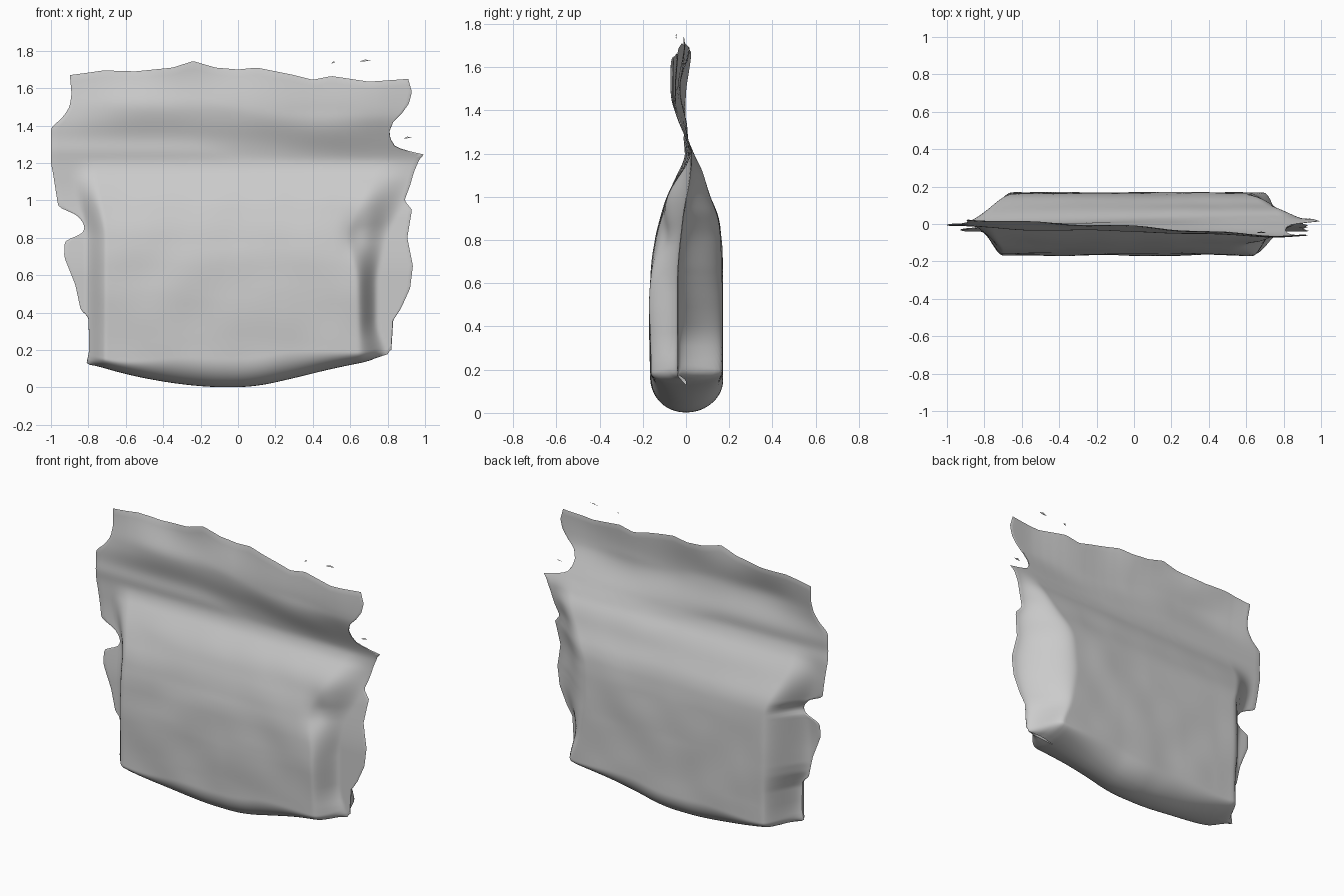
import bpy, bmesh, math
from mathutils import noise, Vector

cube = bpy.data.objects.get("Cube")
if cube:
    bpy.data.objects.remove(cube)

foil = bpy.data.materials.new("soft_grey_foil")
foil.use_nodes = True
grey = (0.6, 0.6, 0.6, 1)
foil.diffuse_color = grey
foil.node_tree.nodes["Principled BSDF"].inputs["Base Color"].default_value = grey


def interp(points, t):
    """Piecewise linear lookup."""
    if t <= points[0][0]:
        return points[0][1]
    for (a, p), (b, q) in zip(points, points[1:]):
        if t <= b:
            return p + (q - p) * (t - a) / (b - a)
    return points[-1][1]


def soft(points, t, r=0.04):
    """Averaged lookup that rounds the corners."""
    return sum(interp(points, t + r * k / 2) for k in range(-2, 3)) / 5


def smooth(a, b, t):
    t = max(0, min(1, (t - a) / (b - a)))
    return t * t * (3 - 2 * t)


# Torn outline: side edges as x over z, top and bottom as z over x
RIGHT = [(.13, -.81), (.2, -.795), (.38, -.8), (.41, -.84), (.55, -.87), (.7, -.93), (.79, -.925),
         (.81, -.85), (.84, -.82), (.88, -.825), (.93, -.87), (.96, -.96), (1.15, -.99), (1.2, -1),
         (1.39, -1), (1.44, -.94), (1.5, -.9), (1.57, -.89), (1.68, -.9)]
LEFT = [(.2, .82), (.36, .83), (.42, .87), (.53, .92), (.65, .935), (.8, .905), (.95, .93), (1.0, .89),
        (1.08, .92), (1.15, .94), (1.22, .97), (1.25, .998), (1.265, .9), (1.29, .84), (1.33, .815),
        (1.37, .81), (1.42, .83), (1.47, .88), (1.52, .915), (1.58, .93), (1.65, .91)]
TOP = [(-.9, 1.67), (-.72, 1.695), (-.55, 1.69), (-.35, 1.71), (-.24, 1.745), (-.12, 1.71), (0, 1.7),
       (.1, 1.71), (.3, 1.67), (.4, 1.645), (.5, 1.665), (.7, 1.635), (.92, 1.65)]
BOTTOM = [(-.81, .13), (-.6, .07), (-.4, .03), (-.2, .005), (-.05, 0), (.1, .005), (.3, .05),
          (.5, .1), (.75, .15), (.82, .2)]
# Bulge of each panel over height
FRONT = [(.2, .16), (.5, .165), (.7, .155), (.85, .13), (1.0, .085), (1.1, .042), (1.18, 0)]
BACK = [(.2, .165), (.6, .165), (.8, .16), (.9, .15), (1.0, .11), (1.1, .065), (1.18, .018), (1.22, 0)]
# Depth of the flap over x, at half height and at the torn edge
FLAP_MID = [(-.95, -.005), (-.5, -.035), (0, -.04), (.3, -.04), (.6, -.07), (.9, -.068)]
FLAP_EDGE = [(-.9, .035), (-.7, .01), (-.24, -.01), (0, 0), (.3, -.03), (.6, -.058), (.9, -.06)]
# Inner and outer ends of the left bevels over height
FRONT_IN = [(.2, .64), (.6, .63), (.82, .57), (1.0, .66), (1.15, .74)]
FRONT_OUT = [(.2, .8), (.32, .75), (.6, .75), (.82, .8), (1.0, .9), (1.15, .95)]
BACK_IN = [(.2, .7), (.35, .63), (.6, .58), (.85, .6), (1.15, .78)]


def centre(x, z):
    """Middle sheet: leaning side fins, the seal, and the wavy flap above it."""
    fin = -.038 * smooth(1.1, .6, z)
    seal = (.012 + .014 * x) * smooth(.9, 1.18, z)
    start = 1.19 + .09 * smooth(.3, -.3, x)
    up = smooth(start, start + .27, z)
    tip = smooth(1.48, 1.74, z)
    flap = up * ((1 - tip) * soft(FLAP_MID, x, .15) + tip * soft(FLAP_EDGE, x, .15))
    fold = -.006 * math.exp(-((z - 1.27) / .05) ** 2) * smooth(.3, -.4, x)
    crumple = up * .022 * noise.noise(Vector((x * 2.6, z * 4, 4)))
    return fin + seal * (1 - up) + flap + fold + crumple


def panel_y(x, z, floor, side):
    """Depth of the front (-1) or back (+1) panel."""
    # The base is rounder in the middle than at its ends
    h = max(0, min(1, (z - floor) / (.15 - .1 * smooth(.2, .75, abs(x)))))
    round_base = math.sqrt(1 - (1 - h) ** 2)
    spread = smooth(.8, 1.15, z)
    if side < 0:
        bevel = smooth(-.82 - .08 * spread, -.7 - .05 * spread, x)
        bevel *= smooth(soft(FRONT_OUT, z), soft(FRONT_IN, z), x)
        bulge = soft(FRONT, z)
        dent = .03 * math.exp(-((x - .64) / .07) ** 2 - ((z - .82) / .1) ** 2)
    else:
        bevel = smooth(max(-.86, soft(RIGHT, z)) - .08 * spread, -.65 - .1 * spread, x)
        bevel *= smooth(min(.93, soft(LEFT, z)), soft(BACK_IN, z), x)
        bulge = soft(BACK, z)
        dent = 0
    wrinkle = .007 * noise.noise(Vector((x * 4, z * 4, side * 3)))
    edge = min(1, max(0, (z - floor) / .02))
    return centre(x, z) * (1 - bevel * smooth(1.15, .95, z)) + side * (
        bevel * round_base * max(0, bulge - dent + wrinkle * smooth(0, .1, bulge)) + .003 * edge)


def finish(name, bm):
    bmesh.ops.remove_doubles(bm, verts=bm.verts, dist=.0004)
    bmesh.ops.recalc_face_normals(bm, faces=bm.faces)
    mesh = bpy.data.meshes.new(name)
    bm.to_mesh(mesh)
    bm.free()
    mesh.materials.append(foil)
    obj = bpy.data.objects.new(name, mesh)
    bpy.context.collection.objects.link(obj)
    bpy.ops.object.select_all(action="DESELECT")
    obj.select_set(True)
    bpy.context.view_layer.objects.active = obj
    bpy.ops.object.shade_smooth_by_angle(angle=math.radians(50))


# Pouch: two panels that share their rim
COLS, ROWS = 120, 120
bm = bmesh.new()
for side in (-1, 1):
    grid = []
    for j in range(ROWS + 1):
        row = []
        for i in range(COLS + 1):
            u = i / COLS
            flat = interp([(0, -.9), (.08, -.8), (.2, -.66), (.75, .58), (.9, .8), (1, .92)], u)
            floor = soft(BOTTOM, flat, .08)
            z = floor + (interp(TOP, flat) - floor) * (j / ROWS) ** 1.4
            lo, hi = soft(RIGHT, z, .015), interp(LEFT, z)
            x = interp([(0, lo), (.08, max(lo, -.795)), (.2, -.66), (.75, .58), (.9, min(hi, .8)), (1, hi)], u)
            y = panel_y(x, z, floor, side)
            if i in (0, COLS) or j == ROWS:
                y = centre(x, z)
            row.append(bm.verts.new((x, y, z)))
        grid.append(row)
    for a, b in zip(grid, grid[1:]):
        for i in range(COLS):
            bm.faces.new((a[i], a[i + 1], b[i + 1], b[i]))
finish("pouch", bm)

# Loose torn scraps beside the top edge
for name, x, z, w, y in (("scrap_small", .51, 1.737, .01, -.045), ("scrap_long", .68, 1.747, .03, -.045),
                         ("scrap_notch", .905, 1.335, .022, -.02)):
    bm = bmesh.new()
    ends = [(-w, 0, -.004), (0, -.004, -.003), (w, 0, .003), (0, .004, .006)]
    bm.faces.new([bm.verts.new((x + a, y + b, z + c)) for a, b, c in ends])
    finish(name, bm)
